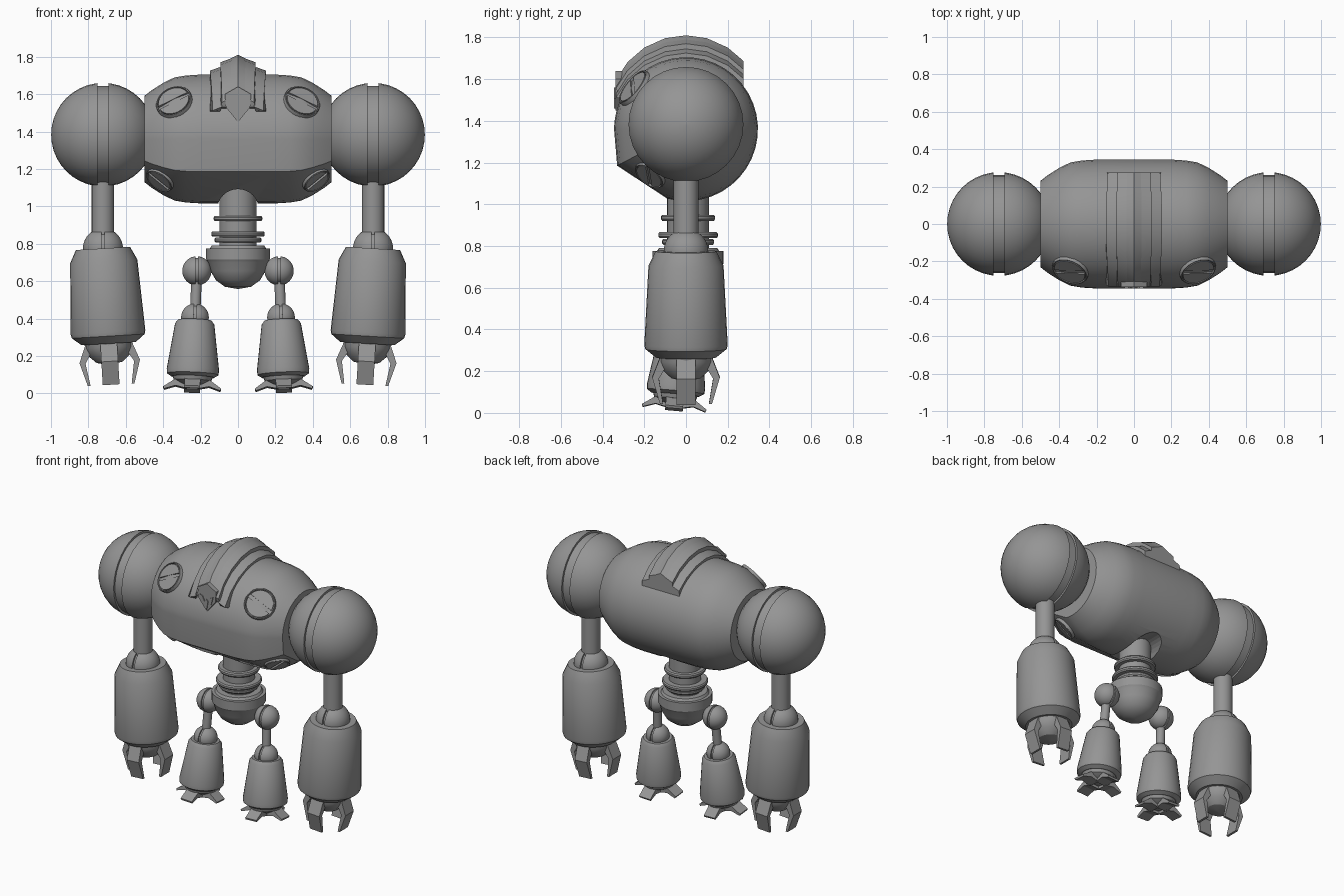
import bpy, bmesh
from math import sin, cos, pi, radians, sqrt
from mathutils import Matrix, Vector

if "Cube" in bpy.data.objects:
    bpy.data.objects.remove(bpy.data.objects["Cube"])

grey = bpy.data.materials.new("steel grey")
grey.use_nodes = True
GREY = (0.3, 0.3, 0.3, 1)
grey.diffuse_color = GREY
grey.node_tree.nodes["Principled BSDF"].inputs["Base Color"].default_value = GREY
parts = []


def finish(name, bm, mat=None):
    """Turn a bmesh into a named, coloured object."""
    bmesh.ops.remove_doubles(bm, verts=bm.verts, dist=1e-5)
    if mat:
        bm.transform(mat)
    bmesh.ops.recalc_face_normals(bm, faces=bm.faces)
    me = bpy.data.meshes.new(name)
    bm.to_mesh(me)
    bm.free()
    me.materials.append(grey)
    ob = bpy.data.objects.new(name, me)
    bpy.context.collection.objects.link(ob)
    parts.append(ob)
    return ob


def loft(name, rings, mat=None):
    """Skin a list of closed rings and cap both ends."""
    bm = bmesh.new()
    vs = [[bm.verts.new(p) for p in ring] for ring in rings]
    n = len(vs[0])
    for a, b in zip(vs, vs[1:]):
        for i in range(n):
            j = (i + 1) % n
            bm.faces.new((a[i], a[j], b[j], b[i]))
    bm.faces.new(vs[0])
    bm.faces.new(vs[-1])
    return finish(name, bm, mat)


def lathe(name, profile, mat=None, n=32):
    """Revolve (radius, height) pairs about local z."""
    return loft(name, [[(r * cos(2 * pi * i / n), r * sin(2 * pi * i / n), z)
                        for i in range(n)] for r, z in profile], mat)


def prism(name, outline, low, high, mat=None):
    """Extrude a local xy outline along z."""
    return loft(name, [[(x, y, z) for x, y in outline] for z in (low, high)], mat)


def move(x, y, z):
    return Matrix.Translation((x, y, z))


def rot(a, axis):
    return Matrix.Rotation(a, 4, axis)


SIDEWAYS = rot(pi / 2, 'Y')


def split_ball(name, r, gap, depth, mat):
    """Ball on the local x axis with a groove round its middle."""
    half = [(r * cos(a), r * sin(a)) for a in
            [radians(90) * i / 10 for i in range(11)] if r * sin(a) > gap]
    edge = sqrt(r * r - gap * gap)
    half = [(r - depth, 0), (r - depth, gap), (edge, gap)] + half
    half[-1] = (0.001, r)
    full = [(a, -b) for a, b in reversed(half)] + half[1:]
    lathe(name, full, mat @ SIDEWAYS)


# Torso: one section with a chin corner, scaled along x
arc = [(0.345 * cos(radians(a)), 0.345 * sin(radians(a))) for a in range(-105, 181, 9)]
section = arc + [(-0.345, 0), (-0.33, -0.175)]
stations = [(0.5, .67), (0.46, .76), (0.4, .87), (0.34, .955), (0.28, .985), (0.2, 1)]
stations = [(-x, k) for x, k in stations] + [(x, k) for x, k in reversed(stations)]
torso = loft("torso", [[(x, y * k, 1.36 + z * k) for y, z in section] for x, k in stations])
cutter = lathe("waist_cutter", [(0.112, -.5), (0.112, .5)], move(0, 0, 0.98) @ rot(pi / 2, 'X'))
cutter.hide_render = True
cutter.hide_set(True)
cut = torso.modifiers.new("waist arch", 'BOOLEAN')
cut.operation, cut.object, cut.solver = 'DIFFERENCE', cutter, 'EXACT'


# Crest: stepped bands arching over the torso
def crest_band(name, x0, x1, top, foot):
    ys = [-0.335, -0.28, -0.2, -0.1, 0, 0.1, 0.2, 0.275]
    upper = [(y, top - 0.37 + sqrt(0.37 ** 2 - y * y)) for y in ys]
    lower = [(0.275, 1.5), (0, 1.55), (-0.25, foot - 0.02), (-0.325, foot)]
    rings = []
    for x, drop in ((x0, 0), (x1, 0.02)):
        rings.append([(x * (1 - 0.9 * y * y), y, z - drop) for y, z in upper]
                     + [(x, y, z) for y, z in lower])
    loft(name, rings)


for s, side in ((1, "left"), (-1, "right")):
    crest_band("crest_ridge_" + side, 0, s * 0.04, 1.81, 1.5)
    crest_band("crest_step_" + side, s * 0.04, s * 0.095, 1.79, 1.53)
    crest_band("crest_edge_" + side, s * 0.095, s * 0.15, 1.745, 1.51)

# Pointed face plate with two slanted eye plates
FRONT = rot(pi / 2, 'X')
prism("face_plate", [(-.07, 1.6), (-.065, 1.53), (0, 1.45), (.065, 1.53), (.07, 1.6), (0, 1.64)],
      0.28, 0.338, FRONT)
for s in (1, -1):
    prism("eye", [(s * .015, 1.52), (s * .035, 1.505), (s * .05, 1.56), (s * .03, 1.55)],
          0.337, 0.344, FRONT)
prism("nose", [(-.012, 1.52), (0, 1.46), (.012, 1.52), (0, 1.535)], 0.337, 0.344, FRONT)


# Slotted round caps on the torso corners
def slotted_cap(name, centre, normal, slot, r):
    n = Vector(normal).normalized()
    d = Vector(slot)
    d = (d - n * d.dot(n)).normalized()
    m = Matrix((d, n.cross(d), n)).transposed().to_4x4()
    m.translation = centre
    lathe(name + "_rim", [(r * .9, -.05), (r, -.05), (r, .01), (r * .97, .016),
                          (r * .92, .016), (r * .9, .005)], m)
    lathe(name + "_base", [(r * .9, -.04), (r * .9, .003)], m)
    for turn in (0, pi):
        half = [(r * .86 * cos(a), r * .86 * sin(a)) for a in
                [0.13 + (pi - 0.26) * i / 14 for i in range(15)]]
        prism(name + "_half", half, -.02, .016, m @ rot(turn, 'Z'))


def claw(name, profile, width, mat):
    """Finger from an (outward, height) outline, centred across y."""
    prism(name, profile, -width / 2, width / 2, mat @ rot(pi / 2, 'X'))


for s, side in ((1, "left"), (-1, "right")):
    slotted_cap("upper_cap_" + side, (s * .34, -.245, 1.555), (s * .32, -.74, .6),
                (-s, 0, .45), 0.1)
    slotted_cap("lower_cap_" + side, (s * .415, -.17, 1.144), (s * .5, -.52, -.7),
                (-s * .7, 0, -.8), 0.08)

    # Arm: shoulder, rod, elbow, forearm, palm and four claws
    split_ball("shoulder_" + side, 0.277, 0.03, 0.016, move(s * .722, 0, 1.383))
    lathe("upper_arm_" + side, [(.06, .8), (.06, 1.15)], move(s * .722, 0, 0), 24)
    split_ball("elbow_" + side, 0.107, 0.008, 0.012, move(s * .722, 0, .775))
    arm = move(s * .722, 0, .775) @ rot(s * .06, 'Y')
    lathe("forearm_" + side, [(.1, 0), (.145, 0), (.18, -.07), (.2, -.45), (.195, -.47),
                              (.145, -.51), (.09, -.51)], arm)
    lathe("palm_" + side, [(.13, -.48), (.128, -.53), (.108, -.575), (.07, -.61),
                           (.001, -.625)], arm)
    for i in range(4):
        claw("claw_" + side, [(.1, -.5), (.125, -.51), (.162, -.605), (.125, -.73),
                              (.11, -.73), (.13, -.61), (.1, -.56)],
             0.09, arm @ rot(i * pi / 2, 'Z'))

    # Leg: hip, rod, knee, shin, sole and four toes
    split_ball("hip_" + side, 0.078, 0.007, 0.01, move(s * .22, 0, .655))
    leg = move(s * .22, 0, .655) @ rot(-.09, 'X') @ rot(-s * .04, 'Y')
    lathe("thigh_" + side, [(.028, -.3), (.028, 0)], leg, 20)
    split_ball("knee_" + side, 0.074, 0.007, 0.01, leg @ move(0, 0, -.25))
    lathe("shin_" + side, [(.06, -.265), (.09, -.265), (.105, -.285), (.14, -.53),
                           (.138, -.555), (.115, -.57), (.05, -.57)], leg)
    lathe("sole_" + side, [(.11, -.56), (.1, -.59), (.06, -.615), (.001, -.622)], leg)
    for i in range(4):
        claw("toe_" + side, [(.03, -.59), (.09, -.585), (.155, -.63), (.15, -.642),
                             (.09, -.622), (.03, -.635)],
             0.085, leg @ rot(i * pi / 2, 'Z'))

# Waist: column, rings and pelvis bowl
lathe("waist", [(.1, .74), (.1, 1.12)], move(0, .01, 0))
for z, r in ((.935, .13), (.852, .143), (.82, .125)):
    lathe("waist_ring", [(.09, z - .014), (r - .006, z - .014), (r, z - .006), (r, z + .006),
                         (r - .006, z + .014), (.09, z + .014)], move(0, .01, 0))
lathe("pelvis", [(.08, .79), (.14, .79), (.15, .775), (.17, .775), (.17, .715), (.16, .7),
                 (.148, .655), (.118, .605), (.07, .57), (.001, .558)], move(0, .01, 0))

# Smooth shading with crisp edges
bpy.ops.object.select_all(action='DESELECT')
for ob in parts:
    if ob is not cutter:
        ob.select_set(True)
bpy.context.view_layer.objects.active = torso
bpy.ops.object.shade_smooth_by_angle(angle=radians(30))
